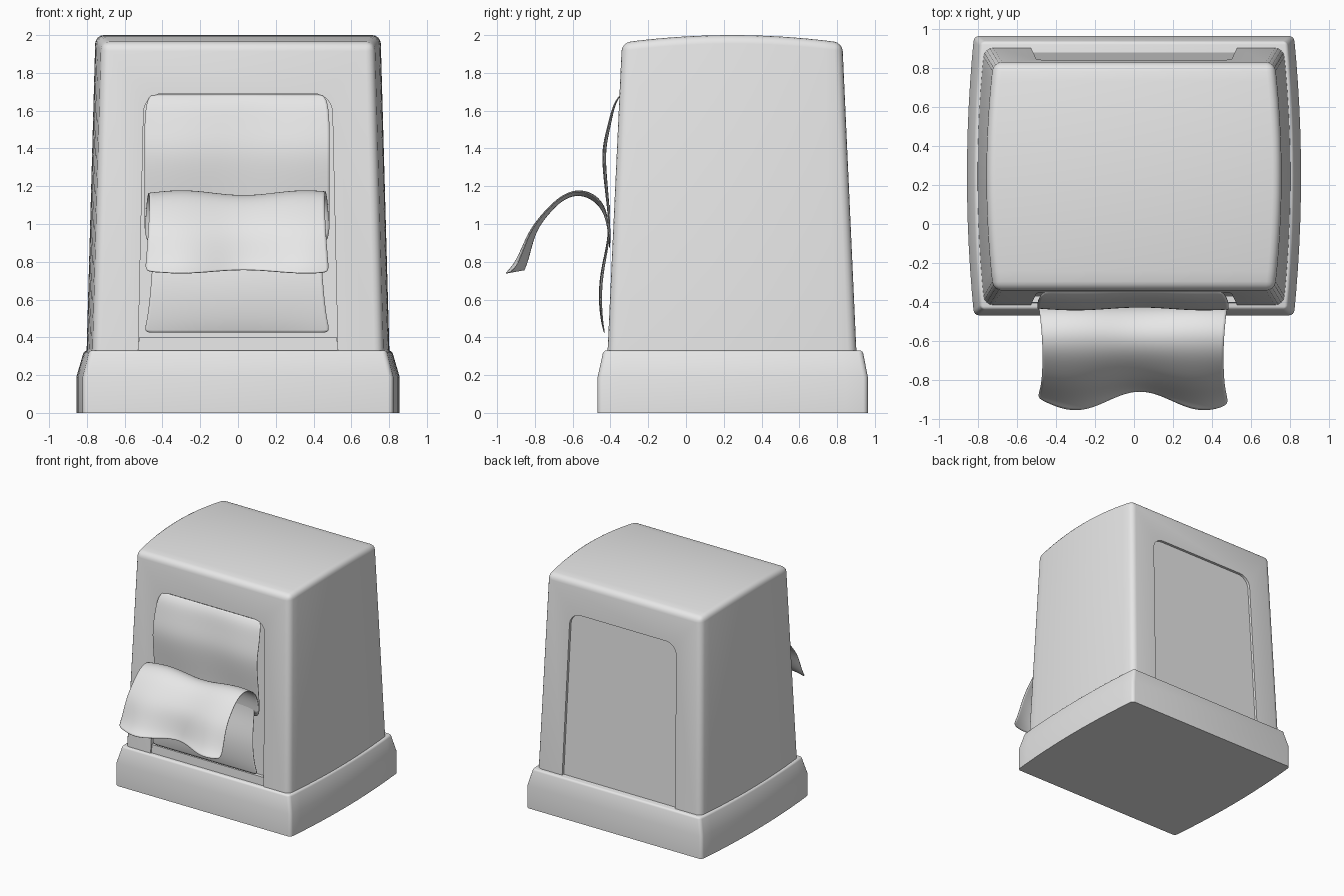
import bpy, bmesh, math

if "Cube" in bpy.data.objects:
    bpy.data.objects.remove(bpy.data.objects["Cube"], do_unlink=True)

GREY = bpy.data.materials.new("light_grey")
GREY.use_nodes = True
GREY.diffuse_color = (0.8, 0.8, 0.8, 1)
GREY.node_tree.nodes["Principled BSDF"].inputs["Base Color"].default_value = (0.8, 0.8, 0.8, 1)


def make(name, bm):
    bmesh.ops.recalc_face_normals(bm, faces=bm.faces)
    mesh = bpy.data.meshes.new(name)
    bm.to_mesh(mesh)
    bm.free()
    mesh.materials.append(GREY)
    ob = bpy.data.objects.new(name, mesh)
    bpy.context.collection.objects.link(ob)
    return ob


def activate(ob):
    bpy.ops.object.select_all(action="DESELECT")
    ob.select_set(True)
    bpy.context.view_layer.objects.active = ob


def smooth(ob, angle=35):
    activate(ob)
    bpy.ops.object.shade_smooth_by_angle(angle=math.radians(angle))


# Box with bowed sides and an optional arched top; levels: z, corner x, middle x, front y, back y
def bowed_box(name, levels, arch, corner, rim, n=12):
    bm = bmesh.new()
    weight = bm.edges.layers.float.new("bevel_weight_edge")
    rings = []
    for z, xc, xm, y0, y1 in levels:
        top = z == levels[-1][0]
        right, left = [], []
        for i in range(n + 1):
            t = 2 * i / n - 1
            bow = 1 - t * t
            x, y = xc + (xm - xc) * bow, y0 + (y1 - y0) * i / n
            h = z + (arch * bow if top else 0)
            right.append(bm.verts.new((x, y, h)))
            left.append(bm.verts.new((-x, y, h)))
        rings.append(right + left[::-1])
    count = 2 * n + 2
    for a, b in zip(rings, rings[1:]):
        for i in range(count):
            j = (i + 1) % count
            bm.faces.new((a[i], a[j], b[j], b[i]))
    for r in (rings[0], rings[-1]):
        for i in range(n):
            bm.faces.new((r[i], r[i + 1], r[-2 - i], r[-1 - i]))
    # Round the upright corners and the top rim
    for a, b in zip(rings, rings[1:]):
        for i in (0, n, n + 1, count - 1):
            bm.edges.get((a[i], b[i]))[weight] = corner
    for i in range(count):
        bm.edges.get((rings[-1][i], rings[-1][(i + 1) % count]))[weight] = rim
    ob = make(name, bm)
    mod = ob.modifiers.new("rounding", "BEVEL")
    mod.limit_method = "WEIGHT"
    mod.width = 1
    mod.segments = 4
    mod.use_clamp_overlap = False
    activate(ob)
    bpy.ops.object.modifier_apply(modifier=mod.name)
    return ob


def front_y(z):
    return -0.415 + 0.0465 * (z - 0.33)


def back_y(z):
    return 0.902 - 0.0455 * (z - 0.33)


# Arched outline of the openings, wider at the foot
def opening_outline(foot, head, radius=0.1, top=1.69):
    pts = [(foot, 0.25)]
    for k in range(9):
        a = math.radians(90 * k / 8)
        pts.append((head - radius + radius * math.cos(a), top - radius + radius * math.sin(a)))
    return pts + [(-x, z) for x, z in reversed(pts)]


# Prism between two sloping planes
def prism(name, outline, ya, yb):
    bm = bmesh.new()
    a = [bm.verts.new((x, ya(z), z)) for x, z in outline]
    b = [bm.verts.new((x, yb(z), z)) for x, z in outline]
    bm.faces.new(a)
    bm.faces.new(b)
    for i in range(len(a)):
        j = (i + 1) % len(a)
        bm.faces.new((a[i], a[j], b[j], b[i]))
    return make(name, bm)


# Base and body
base = bowed_box("base", [(0, 0.82, 0.856, -0.468, 0.963), (0.19, 0.82, 0.856, -0.468, 0.963),
                          (0.33, 0.785, 0.815, -0.437, 0.935)], 0, 0.025, 0.015)
smooth(base, 25)
body = bowed_box("body", [(0.2, 0.77, 0.805, front_y(0.2), back_y(0.2)),
                          (1.96, 0.72, 0.755, front_y(1.96), back_y(1.96))], 0.04, 0.045, 0.045)

# Front opening and sunken back panel
shape = opening_outline(0.53, 0.5)
for ya, yb in ((lambda z: front_y(z) - 0.2, lambda z: front_y(z) + 0.04),
               (lambda z: back_y(z) - 0.022, lambda z: back_y(z) + 0.2)):
    cutter = prism("opening_cutter", shape, ya, yb)
    cutter.hide_render = True
    mod = body.modifiers.new("opening", "BOOLEAN")
    mod.operation = "DIFFERENCE"
    mod.solver = "EXACT"
    mod.object = cutter
    activate(body)
    bpy.ops.object.modifier_apply(modifier=mod.name)
    bpy.data.objects.remove(cutter, do_unlink=True)
smooth(body)

# Lip along the foot of the front opening
prism("front_lip", [(-0.527, 0.3), (0.527, 0.3), (0.525, 0.4), (-0.525, 0.4)],
      lambda z: front_y(z) + 0.01, lambda z: front_y(z) + 0.05)


# Thin paper sheet swept along a side path of (y, z), with a half-width function and a ripple function
def paper(name, path, width, ripple, cols=16):
    bm = bmesh.new()
    rows = []
    for k, (y, z) in enumerate(path):
        t = k / (len(path) - 1)
        row = []
        for i in range(cols + 1):
            x = (2 * i / cols - 1) * width(t) - 0.005
            dy, dz = ripple(x, t)
            row.append(bm.verts.new((x, y + dy, z + dz)))
        rows.append(row)
    for a, b in zip(rows, rows[1:]):
        for i in range(cols):
            bm.faces.new((a[i], a[i + 1], b[i + 1], b[i]))
    ob = make(name, bm)
    sub = ob.modifiers.new("soften", "SUBSURF")
    sub.levels = sub.render_levels = 2
    solid = ob.modifiers.new("thickness", "SOLIDIFY")
    solid.thickness = 0.005
    solid.offset = 0
    activate(ob)
    bpy.ops.object.shade_smooth()


def wave(x):
    return math.cos(2 * math.pi * (x - 0.03) / 0.66)


paper("upper_napkin",
      [(-0.345, 1.685), (-0.38, 1.64), (-0.405, 1.53), (-0.432, 1.42), (-0.435, 1.32),
       (-0.42, 1.17), (-0.408, 1.05), (-0.402, 0.9)],
      lambda t: 0.46 + 0.03 * min(1, 5 * t),
      lambda x, t: (0.008 * wave(x) * math.sin(math.pi * t), 0))
paper("lower_napkin",
      [(-0.405, 1.1), (-0.41, 0.93), (-0.435, 0.82), (-0.458, 0.7), (-0.46, 0.58),
       (-0.448, 0.48), (-0.432, 0.425)],
      lambda t: 0.44 + 0.055 * t * t,
      lambda x, t: (0.06 * x * x * math.sin(math.pi * t), 0))
paper("folded_napkin",
      [(-0.405, 0.9), (-0.415, 1.03), (-0.45, 1.11), (-0.51, 1.155), (-0.58, 1.17), (-0.66, 1.14),
       (-0.74, 1.06), (-0.81, 0.97), (-0.845, 0.87), (-0.875, 0.79), (-0.905, 0.748)],
      lambda t: 0.475 + 0.012 * math.cos(6 * t),
      lambda x, t: (0.05 * t ** 3 * wave(x), 0.035 * (t - 0.75) * wave(x)))
